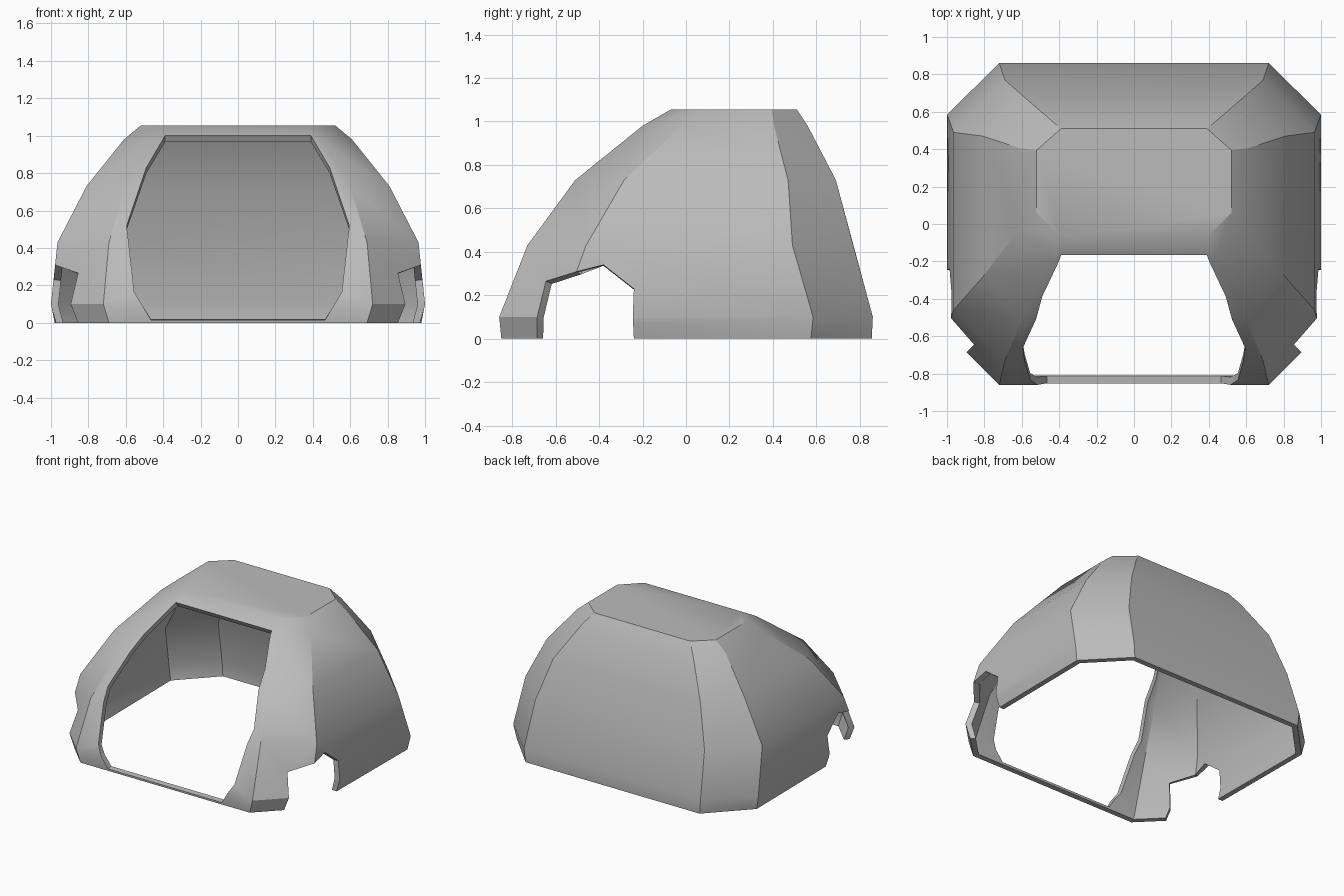
import bpy, bmesh, math
from mathutils.bvhtree import BVHTree

cube = bpy.data.objects.get("Cube")
if cube:
    bpy.data.objects.remove(cube)

grey = bpy.data.materials.new("plain grey")
grey.use_nodes = True
grey.diffuse_color = (0.5, 0.5, 0.5, 1)
grey.node_tree.nodes["Principled BSDF"].inputs["Base Color"].default_value = (0.5, 0.5, 0.5, 1)


def to_object(bm, name):
    bmesh.ops.recalc_face_normals(bm, faces=bm.faces)
    mesh = bpy.data.meshes.new(name)
    bm.to_mesh(mesh)
    ob = bpy.data.objects.new(name, mesh)
    bpy.context.collection.objects.link(ob)
    return ob


def prism(name, profile, place, start, end):
    """Closed prism: the profile is repeated at start and end."""
    bm = bmesh.new()
    a, b = [[bm.verts.new(place(u, v, w)) for u, v in profile] for w in (start, end)]
    bm.faces.new(a)
    bm.faces.new(b)
    for i in range(len(a)):
        j = (i + 1) % len(a)
        bm.faces.new((a[i], a[j], b[j], b[i]))
    ob = to_object(bm, name)
    bm.free()
    ob.hide_render = True
    return ob


# Eight-sided dome: z, then (x, y) of front, front side, back side, back corners
levels = [
    (0.00, (0.69, -0.85), (0.97, -0.57), (0.98, 0.575), (0.71, 0.855)),
    (0.10, (0.72, -0.86), (1.00, -0.58), (1.00, 0.585), (0.72, 0.86)),
    (0.43, (0.69, -0.73), (0.965, -0.46), (0.965, 0.49), (0.69, 0.77)),
    (0.73, (0.60, -0.51), (0.81, -0.285), (0.81, 0.47), (0.60, 0.69)),
    (0.98, (0.43, -0.20), (0.61, -0.02), (0.61, 0.405), (0.45, 0.56)),
    (1.055, (0.39, -0.07), (0.52, 0.06), (0.52, 0.395), (0.39, 0.51)),
]
dome = bmesh.new()
rings = []
for z, *corners in levels:
    loop = corners + [(-x, y) for x, y in reversed(corners)]
    rings.append([dome.verts.new((x, y, z)) for x, y in loop])
for low, high in zip(rings, rings[1:]):
    for i in range(8):
        j = (i + 1) % 8
        dome.faces.new((low[i], low[j], high[j], high[i]))
dome.faces.new(rings[-1])
dome.faces.new(rings[0])
bmesh.ops.triangulate(dome, faces=dome.faces)
shell = to_object(dome, "dome_shell")
outer_skin = BVHTree.FromBMesh(dome)

# Cutters: large front window and a notch low on each side
half = [(0.465, 0.015), (0.555, 0.165), (0.595, 0.52), (0.49, 0.83), (0.39, 1.0)]
window = half + [(-x, z) for x, z in reversed(half)]
notch = [(-0.685, -0.1), (-0.685, 0.1), (-0.645, 0.265), (-0.5, 0.31),
         (-0.38, 0.34), (-0.24, 0.23), (-0.245, 0.1), (-0.235, -0.1)]
cutters = [prism("window_cutter", window, lambda u, v, w: (u, w, v), -1.2, 0.1)]
for side, label in ((1, "left"), (-1, "right")):
    cutters.append(prism(label + "_notch_cutter", notch,
                         lambda u, v, w: (w, u, v), side * 0.65, side * 1.3))
for c in cutters:
    mod = shell.modifiers.new(c.name, 'BOOLEAN')
    mod.operation = 'DIFFERENCE'
    mod.solver = 'EXACT'
    mod.object = c
cut_mesh = bpy.data.meshes.new_from_object(
    shell.evaluated_get(bpy.context.evaluated_depsgraph_get()))
shell.modifiers.clear()
for c in cutters:
    bpy.data.objects.remove(c)

# Keep only the outer skin, open underneath
bm = bmesh.new()
bm.from_mesh(cut_mesh)
bmesh.ops.remove_doubles(bm, verts=bm.verts, dist=0.0005)
waste = []
for f in bm.faces:
    middle = f.calc_center_median()
    if middle.z < 0.001 or outer_skin.find_nearest(middle)[3] > 0.001:
        waste.append(f)
bmesh.ops.delete(bm, geom=waste, context='FACES')
bmesh.ops.dissolve_limit(bm, angle_limit=math.radians(0.5), verts=bm.verts, edges=bm.edges)
bm.to_mesh(shell.data)
bm.free()
dome.free()

# Wall thickness, then a level bottom rim
mod = shell.modifiers.new("wall", 'SOLIDIFY')
mod.thickness = 0.04
mod.offset = -1
mod.use_even_offset = True
shell.data = bpy.data.meshes.new_from_object(
    shell.evaluated_get(bpy.context.evaluated_depsgraph_get()))
shell.modifiers.clear()
for v in shell.data.vertices:
    if v.co.z < 0.012:
        v.co.z = 0
shell.data.materials.clear()
shell.data.materials.append(grey)

bpy.ops.object.select_all(action='DESELECT')
shell.select_set(True)
bpy.context.view_layer.objects.active = shell
bpy.ops.object.shade_smooth_by_angle(angle=math.radians(30))
